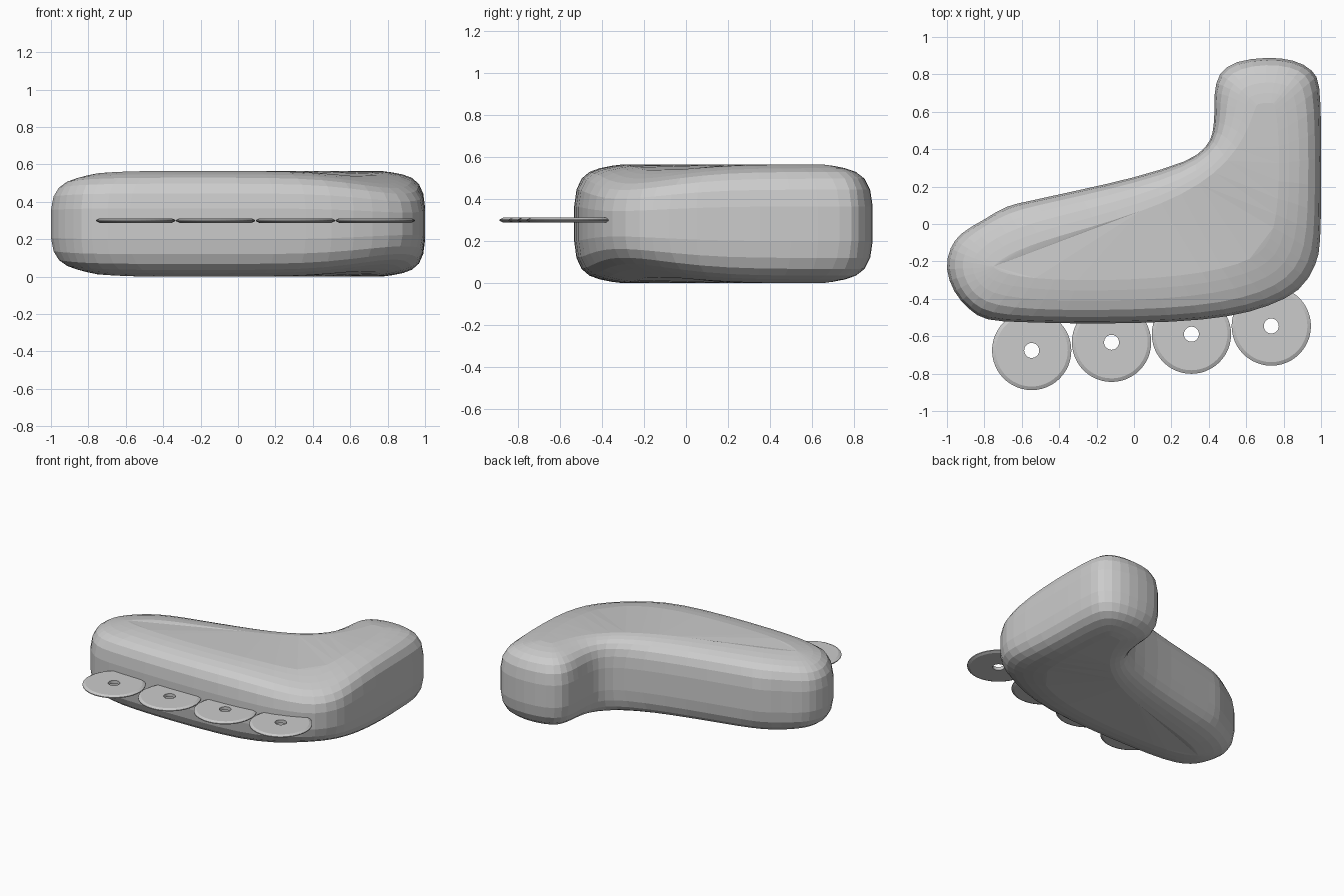
import bpy, bmesh, math
from mathutils import Vector

if "Cube" in bpy.data.objects:
    bpy.data.objects.remove(bpy.data.objects["Cube"])

HEIGHT = 0.565


def make_object(name, bm):
    bmesh.ops.recalc_face_normals(bm, faces=bm.faces[:])
    mesh = bpy.data.meshes.new(name)
    bm.to_mesh(mesh)
    bm.free()
    obj = bpy.data.objects.new(name, mesh)
    bpy.context.collection.objects.link(obj)
    return obj


def smooth_loop(points, steps):
    """Closed Catmull-Rom curve through the points."""
    p = [Vector(q) for q in points]
    n, out = len(p), []
    for i in range(n):
        a, b, c, d = p[i - 1], p[i], p[(i + 1) % n], p[(i + 2) % n]
        for s in range(steps):
            t = s / steps
            out.append(0.5 * (2 * b + (c - a) * t + (2 * a - 5 * b + 4 * c - d) * t * t
                              + (3 * b - a - 3 * c + d) * t ** 3))
    return out


def inset(loop, dist, parts=8):
    """Move a clockwise loop inwards in small relaxed steps."""
    n = len(loop)
    for _ in range(parts):
        moved = []
        for i in range(n):
            t = (loop[(i + 1) % n] - loop[i - 1]).normalized()
            moved.append(loop[i] + Vector((t.y, -t.x)) * dist / parts)
        w = min(0.2, 3 * dist)
        loop = [moved[i] * (1 - 2 * w) + (moved[i - 1] + moved[(i + 1) % n]) * w for i in range(n)]
    return loop


def bridge(bm, a, b):
    n = len(a)
    for i in range(n):
        j = (i + 1) % n
        bm.faces.new((a[i], a[j], b[j], b[i]))


def half_width(p, depth):
    """Half thickness of the boot, slimmer towards the heel corner and toe."""
    heel = (p - Vector((1.0, -0.42))).length
    toe = (p - Vector((-1.0, -0.2))).length
    slim = 0.3 * math.exp(-(heel / 0.42) ** 2) + 0.1 * math.exp(-(toe / 0.28) ** 2)
    return (HEIGHT / 2 - depth) * (1 - slim)


# Boot: side outline, clockwise from the top of the cuff
outline = [
    (0.71, 0.888), (0.85, 0.873), (0.95, 0.82), (0.99, 0.73), (1.0, 0.5), (1.0, 0.2),
    (0.995, -0.08), (0.968, -0.22), (0.88, -0.35), (0.72, -0.435), (0.5, -0.493),
    (0.2, -0.522), (-0.2, -0.532), (-0.58, -0.525), (-0.78, -0.51), (-0.88, -0.455),
    (-0.96, -0.36), (-1.0, -0.24), (-0.98, -0.13), (-0.92, -0.05), (-0.8, 0.025),
    (-0.68, 0.092), (-0.55, 0.125), (-0.3, 0.18), (0.0, 0.25), (0.27, 0.335),
    (0.38, 0.41), (0.42, 0.49), (0.43, 0.6), (0.432, 0.7), (0.46, 0.8), (0.55, 0.865)]

# Rounded edge: (extra inset, depth below the flat side)
edge = [(0.0, 0.2), (0.01, 0.12), (0.022, 0.068), (0.034, 0.036),
        (0.045, 0.018), (0.05, 0.007), (0.05, 0.0)]

loop = smooth_loop(outline, 2)
levels = []
for k, (step, depth) in enumerate(edge):
    if k:
        loop = inset(loop, step)
    levels.append((loop, depth))


def boot_ring(bm, loop, depth, side):
    return [bm.verts.new((p.x, p.y, HEIGHT / 2 + side * half_width(p, depth))) for p in loop]


bm = bmesh.new()
lower = [boot_ring(bm, l, d, -1) for l, d in levels]
upper = [boot_ring(bm, l, d, 1) for l, d in levels]
rings = lower[::-1] + upper
for a, b in zip(rings, rings[1:]):
    bridge(bm, a, b)
for cap in (rings[0], rings[-1]):
    face = bm.faces.new(cap)
    bmesh.ops.triangulate(bm, faces=[face])
boot = make_object("boot", bm)

# Wheels: thin discs with a bevelled rim and an axle hole
section = [(0.04, -0.012), (0.193, -0.012), (0.212, -0.003),
           (0.212, 0.003), (0.193, 0.012), (0.04, 0.012)]
SIDES = 48
for k in range(4):
    bm = bmesh.new()
    rings = [[bm.verts.new((r * math.cos(2 * math.pi * i / SIDES),
                            r * math.sin(2 * math.pi * i / SIDES), z))
              for i in range(SIDES)] for r, z in section]
    for i in range(len(rings)):
        bridge(bm, rings[i - 1], rings[i])
    wheel = make_object(f"wheel_{k + 1}", bm)
    wheel.location = (-0.547 + 0.427 * k, -0.676 + 0.0435 * k, 0.3)
